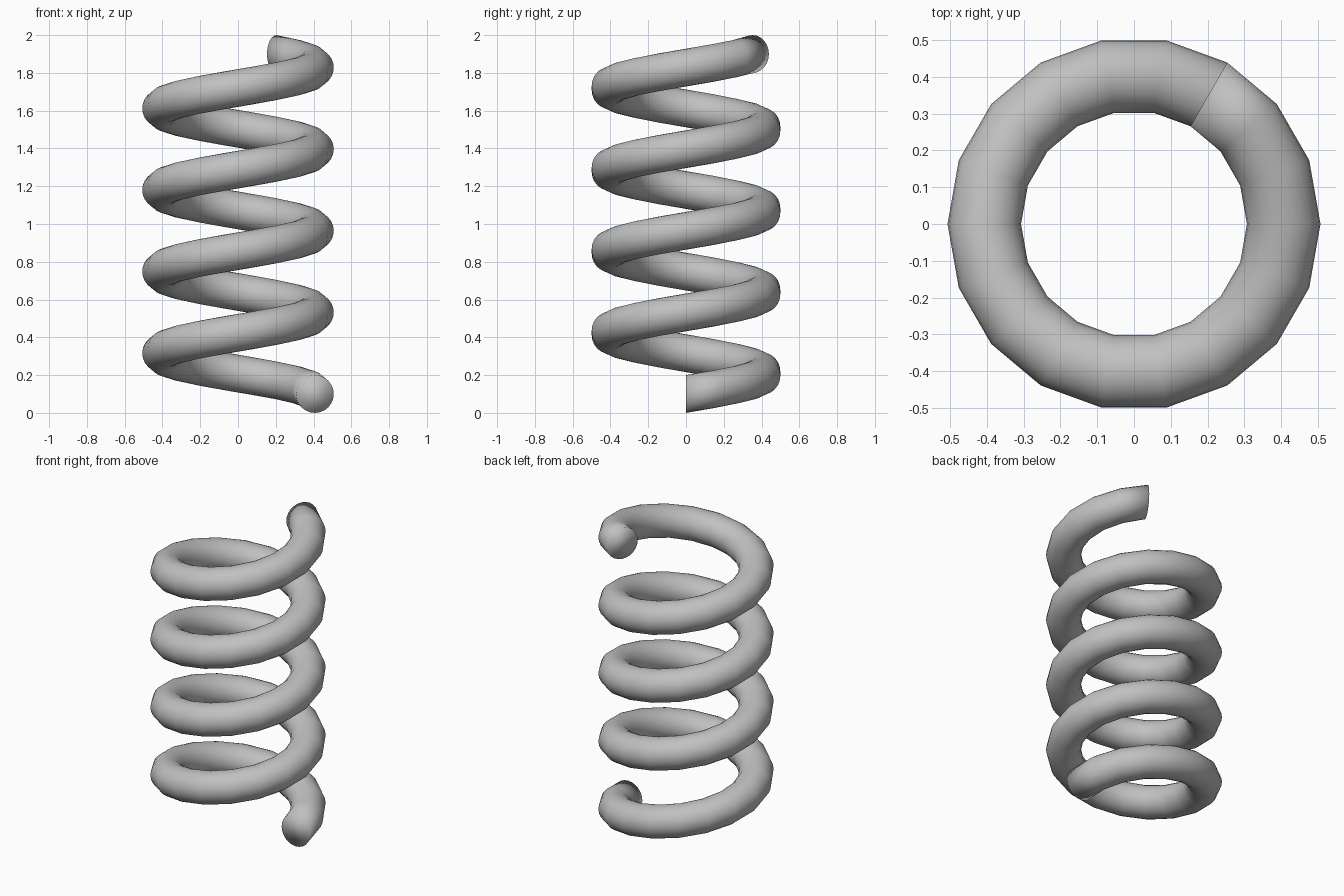
import bpy, bmesh, math

if "Cube" in bpy.data.objects:
    bpy.data.objects.remove(bpy.data.objects["Cube"])

COIL_R, WIRE_R = 0.407, 0.1       # coil radius, wire radius
STEP = math.radians(20)           # 18 segments per turn
STEPS = 75                        # 4 turns and 60 degrees
RISE = 1.8 / STEPS
SIDES = 24

mat = bpy.data.materials.new("steel grey")
mat.diffuse_color = (0.53, 0.53, 0.53, 1)
mat.use_nodes = True
mat.node_tree.nodes["Principled BSDF"].inputs["Base Color"].default_value = mat.diffuse_color

bm = bmesh.new()


def ring(i):
    """Upright circular wire section after i steps along the coil."""
    a = i * STEP
    verts = []
    for k in range(SIDES):
        t = 2 * math.pi * k / SIDES
        r = COIL_R + WIRE_R * math.cos(t)
        z = WIRE_R + RISE * i + WIRE_R * math.sin(t)
        verts.append(bm.verts.new((r * math.cos(a), r * math.sin(a), z)))
    return verts


# coiled wire
rings = [ring(i) for i in range(STEPS + 1)]
for a, b in zip(rings, rings[1:]):
    for k in range(SIDES):
        n = (k + 1) % SIDES
        bm.faces.new((a[k], a[n], b[n], b[k]))

# flat end caps
bm.faces.new(rings[0])
bm.faces.new(rings[-1])

bmesh.ops.recalc_face_normals(bm, faces=bm.faces[:])
for f in bm.faces:
    f.smooth = True

mesh = bpy.data.meshes.new("coil_spring")
bm.to_mesh(mesh)
bm.free()
mesh.materials.append(mat)
spring = bpy.data.objects.new("coil_spring", mesh)
bpy.context.collection.objects.link(spring)
